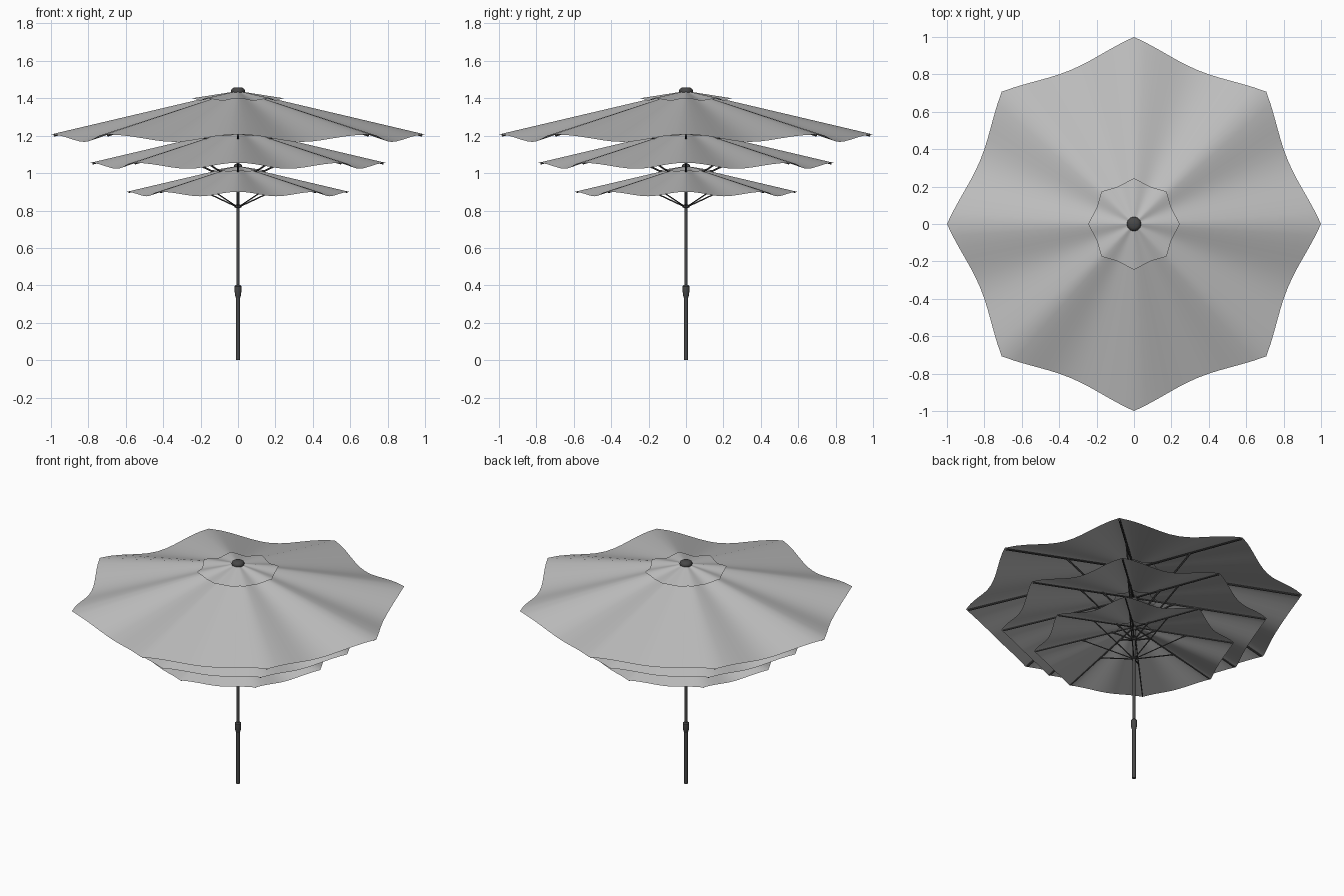
import bpy, bmesh, math
from mathutils import Vector

if "Cube" in bpy.data.objects:
    bpy.data.objects.remove(bpy.data.objects["Cube"])


def material(name, c):
    m = bpy.data.materials.new(name)
    m.diffuse_color = (c, c, c, 1)
    m.use_nodes = True
    m.node_tree.nodes["Principled BSDF"].inputs["Base Color"].default_value = m.diffuse_color
    return m


FABRIC = material("light_grey_fabric", 0.52)
METAL = material("dark_grey_metal", 0.065)


def finish(name, bm, mat, smooth=True):
    me = bpy.data.meshes.new(name)
    bm.to_mesh(me)
    bm.free()
    me.materials.append(mat)
    for p in me.polygons:
        p.use_smooth = smooth
    ob = bpy.data.objects.new(name, me)
    bpy.context.collection.objects.link(ob)
    return ob


def lathe(name, profile, mat=METAL, n=24, smooth=True):
    # surface of revolution from (radius, z) points
    bm = bmesh.new()
    rings = [[bm.verts.new((r * math.cos(2 * math.pi * i / n), r * math.sin(2 * math.pi * i / n), z))
              for i in range(n)] for r, z in profile]
    for a, b in zip(rings, rings[1:]):
        for i in range(n):
            j = (i + 1) % n
            bm.faces.new((a[i], a[j], b[j], b[i]))
    bm.faces.new(rings[0][::-1])
    bm.faces.new(rings[-1])
    ob = finish(name, bm, mat, smooth)
    bpy.context.view_layer.objects.active = ob
    ob.select_set(True)
    bpy.ops.object.shade_smooth_by_angle(angle=math.radians(40))
    ob.select_set(False)
    return ob


def canopy(name, rad, s0, z_top, z_tip, sag, z0, sub=12, rows=14):
    # eight sagging panels, taut at the ribs
    bm = bmesh.new()
    n = 8 * sub
    rings = []
    for k in range(rows + 1):
        s = s0 + (1 - s0) * k / rows
        ring = []
        for i in range(n):
            a = 2 * math.pi * i / n
            t = (i % sub) / sub
            r = rad * s * (1 - 0.11 * math.sin(math.pi * t))
            z = z0 + z_top + (z_tip - z_top) * s - sag * s * math.sin(math.pi * t) ** 2
            ring.append(bm.verts.new((r * math.cos(a), r * math.sin(a), z)))
        rings.append(ring)
    for a, b in zip(rings, rings[1:]):
        for i in range(n):
            j = (i + 1) % n
            bm.faces.new((a[i], b[i], b[j], a[j]))
    return finish(name, bm, FABRIC)


def rod(bm, p, q, r, n=6):
    p, q = Vector(p), Vector(q)
    d = q - p
    ret = bmesh.ops.create_cone(bm, cap_ends=True, segments=n, radius1=r, radius2=r, depth=d.length)
    rot = d.to_track_quat('Z', 'Y')
    for v in ret["verts"]:
        v.co = rot @ v.co + (p + q) / 2


def spokes(name, p, q, r):
    # the same rod at each of the eight rib directions
    bm = bmesh.new()
    for i in range(8):
        c, s = math.cos(i * math.pi / 4), math.sin(i * math.pi / 4)
        rod(bm, (p[0] * c, p[0] * s, p[1]), (q[0] * c, q[0] * s, q[1]), r)
    return finish(name, bm, METAL, False)


# pole in two sections with a clamp collar
lathe("lower_pole", [(0.011, 0), (0.011, 0.36)])
lathe("upper_pole", [(0.009, 0.36), (0.009, 1.43)])
lathe("pole_collar", [(0.012, 0.335), (0.016, 0.345), (0.019, 0.38), (0.019, 0.395), (0.012, 0.402)])

# three tiers, each a scaled copy of the same canopy and frame
for tier, k, z in (("top", 1.0, 1.207), ("middle", 0.79, 1.055), ("lower", 0.595, 0.9)):
    canopy(tier + "_canopy", k, 0.17, 0.235 * k, 0, 0.04 * k, z)
    canopy(tier + "_vent_cap", 0.245 * k, 0.06, 0.232 * k, 0.193 * k, 0.012 * k, z, rows=5)

    def rib_z(r):
        return z + k * (0.235 * (1 - r) - 0.009)
    spokes(tier + "_ribs", (0.02 * k, rib_z(0.02)), (0.985 * k, rib_z(0.985)), 0.0065 * k)
    hub = z - 0.132 * k
    spokes(tier + "_struts", (0.01, hub), (0.52 * k, rib_z(0.52)), 0.006 * k)
    lathe(tier + "_strut_hub", [(0.012, hub - 0.012 * k), (0.018, hub - 0.008 * k),
                                (0.018, hub + 0.012 * k), (0.012, hub + 0.018 * k)])
    lathe(tier + "_rib_hub", [(0.022 * k, z + 0.19 * k), (0.03 * k, z + 0.2 * k), (0.03 * k, z + 0.22 * k)])
    # rounded knob above the vent cap
    lathe(tier + "_finial", [(k * a, z + k * b) for a, b in
          ((0.026, 0.212), (0.036, 0.222), (0.038, 0.232), (0.034, 0.243), (0.022, 0.25), (0.006, 0.252))])
